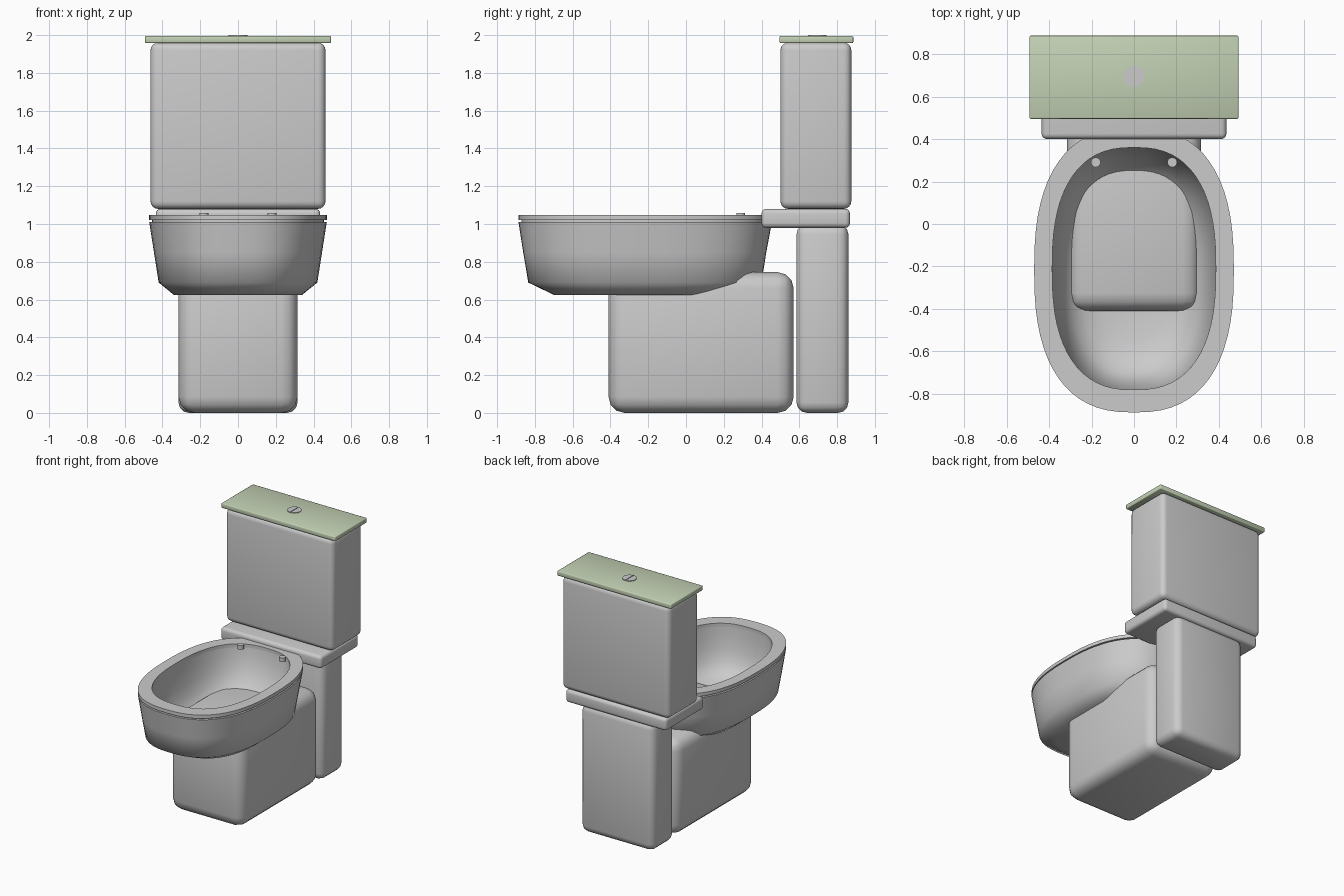
import bpy, bmesh
from math import sin, cos, pi, radians, copysign

if "Cube" in bpy.data.objects:
    bpy.data.objects.remove(bpy.data.objects["Cube"])


def finish(name, bm, angle=60, mat=None):
    bmesh.ops.recalc_face_normals(bm, faces=bm.faces)
    me = bpy.data.meshes.new(name)
    bm.to_mesh(me)
    bm.free()
    ob = bpy.data.objects.new(name, me)
    bpy.context.collection.objects.link(ob)
    if mat:
        me.materials.append(mat)
    bpy.ops.object.select_all(action='DESELECT')
    ob.select_set(True)
    bpy.context.view_layer.objects.active = ob
    bpy.ops.object.shade_smooth_by_angle(angle=radians(angle))
    return ob


def box(name, x, y0, y1, z0, z1, bevel, segs=4, mat=None):
    bm = bmesh.new()
    bmesh.ops.create_cube(bm, size=1)
    for v in bm.verts:
        v.co = (v.co.x * 2 * x, (y0 + y1) / 2 + v.co.y * (y1 - y0),
                (z0 + z1) / 2 + v.co.z * (z1 - z0))
    bmesh.ops.bevel(bm, geom=bm.edges[:], offset=bevel, segments=segs,
                    profile=0.5, affect='EDGES')
    return finish(name, bm, mat=mat)


def oval(hx, y0, y1, z, n=2.5, count=64):
    """Superellipse ring between y0 and y1."""
    ring = []
    for i in range(count):
        c, s = cos(2 * pi * i / count), sin(2 * pi * i / count)
        ring.append((hx * copysign(abs(c) ** (2 / n), c),
                     (y0 + y1) / 2 + (y1 - y0) / 2 * copysign(abs(s) ** (2 / n), s), z))
    return ring


def loft(name, rings, angle=60, closed=False):
    bm = bmesh.new()
    loops = [[bm.verts.new(p) for p in r] for r in rings]
    pairs = list(zip(loops, loops[1:]))
    if closed:
        pairs.append((loops[-1], loops[0]))
    else:
        bm.faces.new(loops[0])
        bm.faces.new(loops[-1])
    for a, b in pairs:
        for i in range(len(a)):
            j = (i + 1) % len(a)
            bm.faces.new((a[i], a[j], b[j], b[i]))
    return finish(name, bm, angle)


# Bowl: outer wall, rim, then inner wall down to the floor
bowl = [(0.34, -0.70, 0.28, 0.625), (0.42, -0.835, 0.40, 0.69),
        (0.445, -0.862, 0.425, 0.85), (0.47, -0.887, 0.455, 1.01),
        (0.455, -0.872, 0.44, 1.011), (0.455, -0.872, 0.44, 1.021),
        (0.385, -0.78, 0.36, 1.021), (0.378, -0.775, 0.35, 0.95),
        (0.36, -0.76, 0.32, 0.85), (0.335, -0.735, 0.275, 0.77),
        (0.30, -0.70, 0.225, 0.715), (0.25, -0.64, 0.16, 0.675),
        (0.18, -0.54, 0.06, 0.65), (0.08, -0.38, -0.10, 0.64)]
loft("bowl", [oval(*r) for r in bowl])

# Seat ring
loft("seat", [oval(0.47, -0.887, 0.455, 1.02), oval(0.47, -0.887, 0.455, 1.047),
              oval(0.385, -0.78, 0.36, 1.047), oval(0.385, -0.78, 0.36, 1.02)],
     closed=True)

# Hinge bolts
for side, x in (("left", -0.18), ("right", 0.18)):
    loft("hinge_bolt_" + side,
         [[(x + 0.023 * cos(2 * pi * i / 24), 0.29 + 0.023 * sin(2 * pi * i / 24), z)
           for i in range(24)] for z in (1.025, 1.057)], 40)

# Pedestal, rear column, shelf and tank
box("pedestal", 0.315, -0.41, 0.57, 0, 0.745, 0.085, 3)
box("rear_column", 0.315, 0.585, 0.86, 0, 1.0, 0.055, 3)
box("shelf", 0.435, 0.40, 0.868, 0.98, 1.08, 0.025)
box("tank", 0.463, 0.50, 0.875, 1.08, 1.96, 0.04)

# Green tank lid
green = bpy.data.materials.new("lid_green")
green.diffuse_color = (0.55, 0.64, 0.46, 1)
green.use_nodes = True
green.node_tree.nodes["Principled BSDF"].inputs["Base Color"].default_value = green.diffuse_color
box("tank_lid", 0.492, 0.495, 0.886, 1.958, 1.995, 0.006, 2, green)

# Split flush button
for side, s in (("left", -1), ("right", 1)):
    loft("flush_button_" + side,
         [[(s * (0.003 + 0.047 * sin(pi * i / 24)), 0.695 + 0.05 * cos(pi * i / 24), z)
           for i in range(25)] for z in (1.985, 2.0)], 40)
